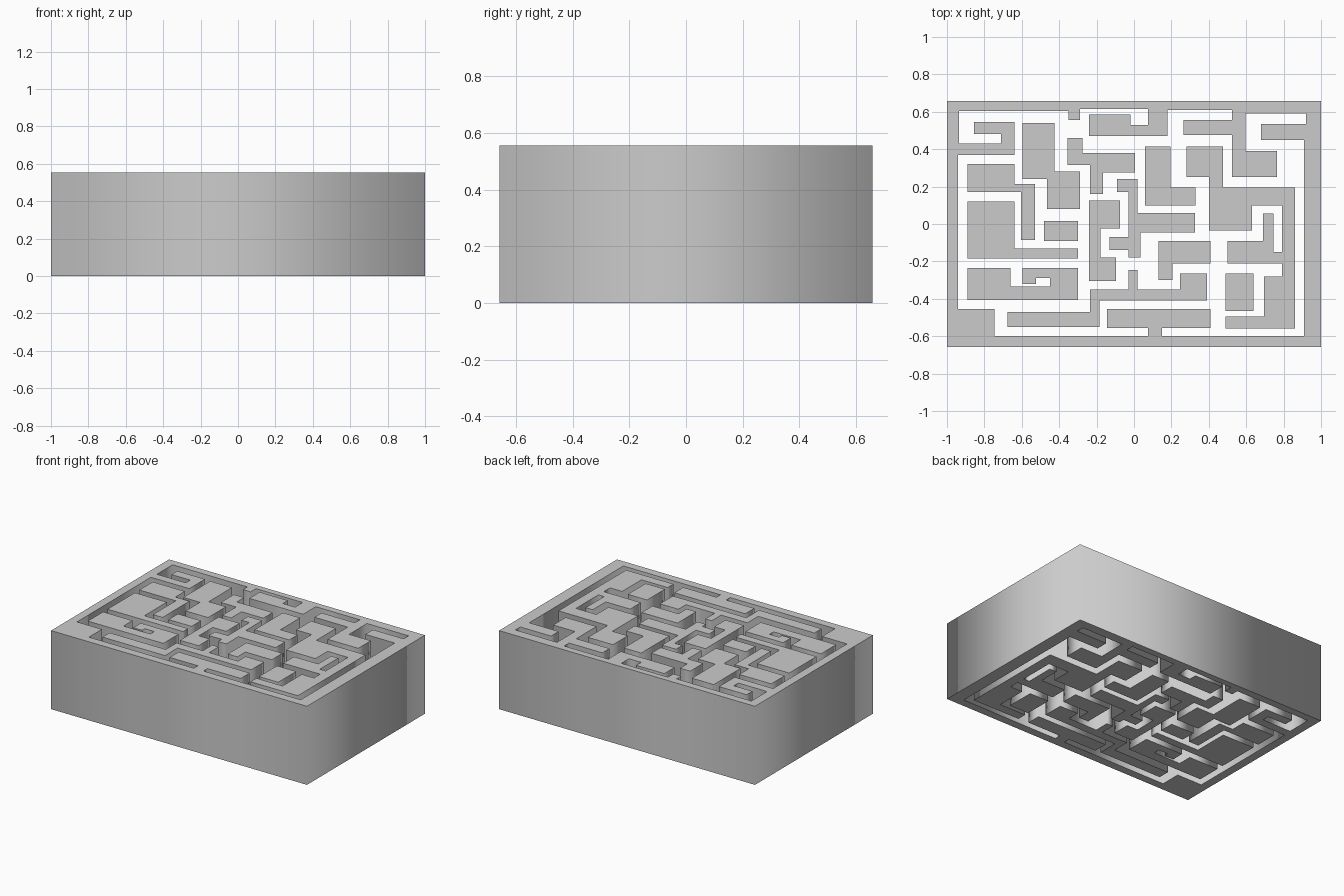
import bpy

HEIGHT = 0.555


def corners(steps):
    """Right-angled outline from alternating x, y stops: one number per turn."""
    xs, ys = steps[0::2], steps[1::2]
    points = []
    for i in range(len(xs)):
        points.append((xs[i], ys[i]))
        points.append((xs[(i + 1) % len(xs)], ys[i]))
    return points


def extrude(name, *outlines):
    """Fill the outlines (a second one cuts a hole) and extrude to full height."""
    curve = bpy.data.curves.new(name + "_profile", 'CURVE')
    curve.dimensions = '2D'
    curve.fill_mode = 'BOTH'
    curve.extrude = HEIGHT / 2
    for steps in outlines:
        points = corners(steps)
        spline = curve.splines.new('POLY')
        spline.points.add(len(points) - 1)
        for p, (x, y) in zip(spline.points, points):
            p.co = (x, y, HEIGHT / 2, 1)
        spline.use_cyclic_u = True
    obj = bpy.data.objects.new(name, curve)
    obj.location.z = HEIGHT / 2
    bpy.context.collection.objects.link(obj)
    bpy.ops.object.select_all(action='DESELECT')
    obj.select_set(True)
    bpy.context.view_layer.objects.active = obj
    bpy.ops.object.convert(target='MESH')
    # seat the part exactly on the ground
    obj = bpy.context.object
    low = min(v.co.z for v in obj.data.vertices)
    obj.location.z = -low


# Outer frame with the wall arms that reach inward
extrude("outer_frame", (-1, 0.658, 1, -0.658), (
    -0.935, 0.605, -0.35, 0.555, -0.29, 0.615, 0.075, 0.53, -0.02, 0.585,
    -0.24, 0.47, 0.18, 0.61, 0.525, 0.555, 0.265, 0.475, 0.525, 0.25,
    0.765, 0.39, 0.595, 0.59, 0.92, 0.535, 0.68, 0.45, 0.91, -0.6,
    0.15, -0.555, 0.41, -0.455, -0.145, -0.555, 0.075, -0.6, -0.745, -0.455,
    -0.94, 0.37, -0.64, 0.545, -0.855, 0.48, -0.71, 0.43))

# Left-hand walls
extrude("upper_left_wall", (-0.595, 0.54, -0.425, 0.28, -0.29, 0.08, -0.465, 0.24))
extrude("left_hook_wall", (-0.89, 0.32, -0.64, 0.215, -0.53, -0.085, -0.605, 0.17))
extrude("left_corner_wall", (-0.89, 0.12, -0.64, -0.13, -0.30, -0.185))
extrude("left_block", (-0.48, 0.015, -0.30, -0.09))
extrude("lower_left_wall", (-0.89, -0.235, -0.66, -0.335, -0.45, -0.29, -0.525,
                            -0.32, -0.595, -0.235, -0.30, -0.405))

# Central walls
extrude("upper_middle_wall", (-0.355, 0.46, -0.275, 0.38, 0.005, 0.275, -0.165,
                              0.16, -0.235, 0.315))
extrude("central_wall", (-0.09, 0.24, 0.02, 0.06, 0.325, -0.045, 0.035, -0.18,
                         -0.03, -0.14, -0.13, -0.07, -0.03, 0.17))
extrude("middle_c_wall", (-0.24, 0.125, -0.075, -0.025, -0.18, -0.18, -0.095, -0.305))
extrude("lower_middle_wall", (-0.235, -0.35, -0.03, -0.245, 0.02, -0.35, 0.245,
                              -0.265, 0.39, -0.41, -0.185, -0.55, -0.675, -0.47))

# Right-hand walls
extrude("upper_right_wall", (0.06, 0.415, 0.195, 0.195, 0.33, 0.10))
extrude("lower_right_wall", (0.13, -0.09, 0.41, -0.21, 0.205, -0.30))
extrude("lower_right_block", (0.49, -0.265, 0.64, -0.465))
extrude("right_spiral_wall", (
    0.28, 0.415, 0.475, 0.195, 0.86, -0.56, 0.49, -0.495, 0.695, -0.28, 0.79, -0.21,
    0.5, -0.09, 0.69, 0.055, 0.745, -0.15, 0.79, 0.10, 0.63, -0.035, 0.40, 0.25))
